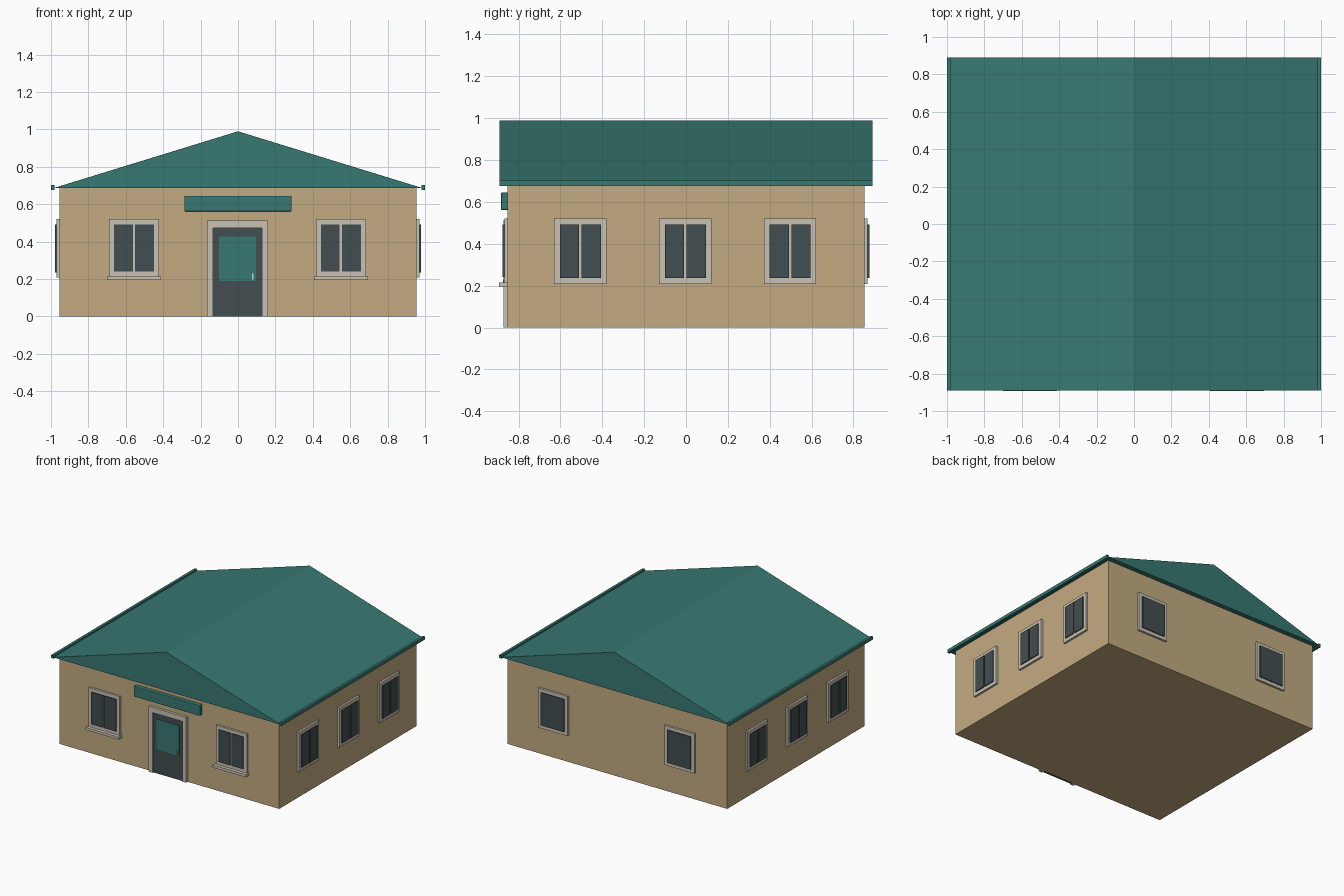
import bpy, bmesh
from math import pi
from mathutils import Matrix, Vector

if "Cube" in bpy.data.objects:
    bpy.data.objects.remove(bpy.data.objects["Cube"])


def mat(name, rgb):
    m = bpy.data.materials.new(name)
    m.diffuse_color = (*rgb, 1)
    m.use_nodes = True
    m.node_tree.nodes["Principled BSDF"].inputs["Base Color"].default_value = m.diffuse_color
    return m


TAN = mat("tan_wall", (0.55, 0.41, 0.22))
TEAL = mat("teal_roof", (0.04, 0.19, 0.17))
TRIM = mat("stone_trim", (0.58, 0.54, 0.45))
DARK = mat("dark_glass", (0.055, 0.075, 0.08))
METAL = mat("pale_metal", (0.6, 0.65, 0.62))


def finish(name, bm, m, place=Matrix()):
    bmesh.ops.recalc_face_normals(bm, faces=bm.faces)
    me = bpy.data.meshes.new(name)
    bm.to_mesh(me)
    bm.free()
    me.materials.append(m)
    ob = bpy.data.objects.new(name, me)
    ob.matrix_world = place
    bpy.context.collection.objects.link(ob)
    return ob


def box(name, x, y, z, m, place=Matrix()):
    bm = bmesh.new()
    bmesh.ops.create_cube(bm, size=1)
    for v in bm.verts:
        v.co = [(a + b) / 2 + c * (b - a) for (a, b), c in zip((x, y, z), v.co)]
    return finish(name, bm, m, place)


def extrude_profile(name, pts, y0, y1, m, place=Matrix()):
    """Extrude an x-z outline from y0 to y1."""
    bm = bmesh.new()
    f = bm.faces.new([bm.verts.new((x, y0, z)) for x, z in pts])
    new = bmesh.ops.extrude_face_region(bm, geom=[f])["geom"]
    bmesh.ops.translate(bm, vec=(0, y1 - y0, 0),
                        verts=[g for g in new if isinstance(g, bmesh.types.BMVert)])
    return finish(name, bm, m, place)


def window(name, place, w, z0, z1, panes=2, sill=False):
    """Window on the wall plane y = 0 of its placement, facing -y."""
    h, b = w / 2, 0.027
    box(name + "_frame", (-h, h), (-0.016, 0.01), (z0, z1), TRIM, place)
    gap = 0.012
    pw = (w - 2 * b - gap * (panes - 1)) / panes
    for i in range(panes):
        x = -h + b + i * (pw + gap)
        box(f"{name}_pane_{i}", (x, x + pw), (-0.024, 0), (z0 + b, z1 - b), DARK, place)
    if sill:
        box(name + "_sill", (-h - 0.01, h + 0.01), (-0.042, 0.01),
            (z0 - 0.02, z0), TRIM, place)


def wall_place(x, y, turn):
    return Matrix.Translation((x, y, 0)) @ Matrix.Rotation(turn, 4, "Z")


WX, WY = 0.955, 0.852

# Walls
box("walls", (-WX, WX), (-WY, WY), (0, 0.688), TAN)

# Gabled roof with eave gutters
extrude_profile("roof", [(-0.985, 0.687), (0.985, 0.687), (0, 0.99)], -0.89, 0.89, TEAL)
for s, side in ((-1, "left"), (1, "right")):
    a, b = sorted((s * 0.98, s * 1.0))
    box(side + "_gutter", (a, b), (-0.89, 0.89), (0.677, 0.702), TEAL)

# Windows on all four walls
for s, side in ((-1, "left"), (1, "right")):
    window(f"front_{side}_window", wall_place(s * 0.553 - 0.003, -WY, 0),
           0.268, 0.214, 0.52, sill=True)
    window(f"back_{side}_window", wall_place(s * 0.55, WY, pi), 0.26, 0.209, 0.52, panes=1)
    for i, y in enumerate((-0.505, -0.003, 0.497)):
        window(f"{side}_wall_window_{i}", wall_place(s * WX, y, s * pi / 2),
               0.25, 0.209, 0.52)

# Door: surround, leaf, glass panel and handle
door = wall_place(-0.003, -WY, 0)
o, i = 0.163, 0.131
extrude_profile("door_surround", [(-o, 0), (-o, 0.513), (o, 0.513), (o, 0), (i, 0),
                                  (i, 0.473), (-i, 0.473), (-i, 0)], -0.02, 0.01, TRIM, door)
box("door_leaf", (-i, i), (-0.01, 0.01), (0, 0.473), DARK, door)
box("door_glass", (-0.098, 0.098), (-0.014, 0), (0.19, 0.428), TEAL, door)
box("door_handle", (0.079, 0.087), (-0.022, -0.01), (0.195, 0.23), METAL, door)

# Blank sign board with softened edges
sign = box("sign_board", (-0.287, 0.287), (-0.884, -0.85), (0.562, 0.645), TEAL)
bev = sign.modifiers.new("bevel", "BEVEL")
bev.width, bev.segments = 0.005, 2
